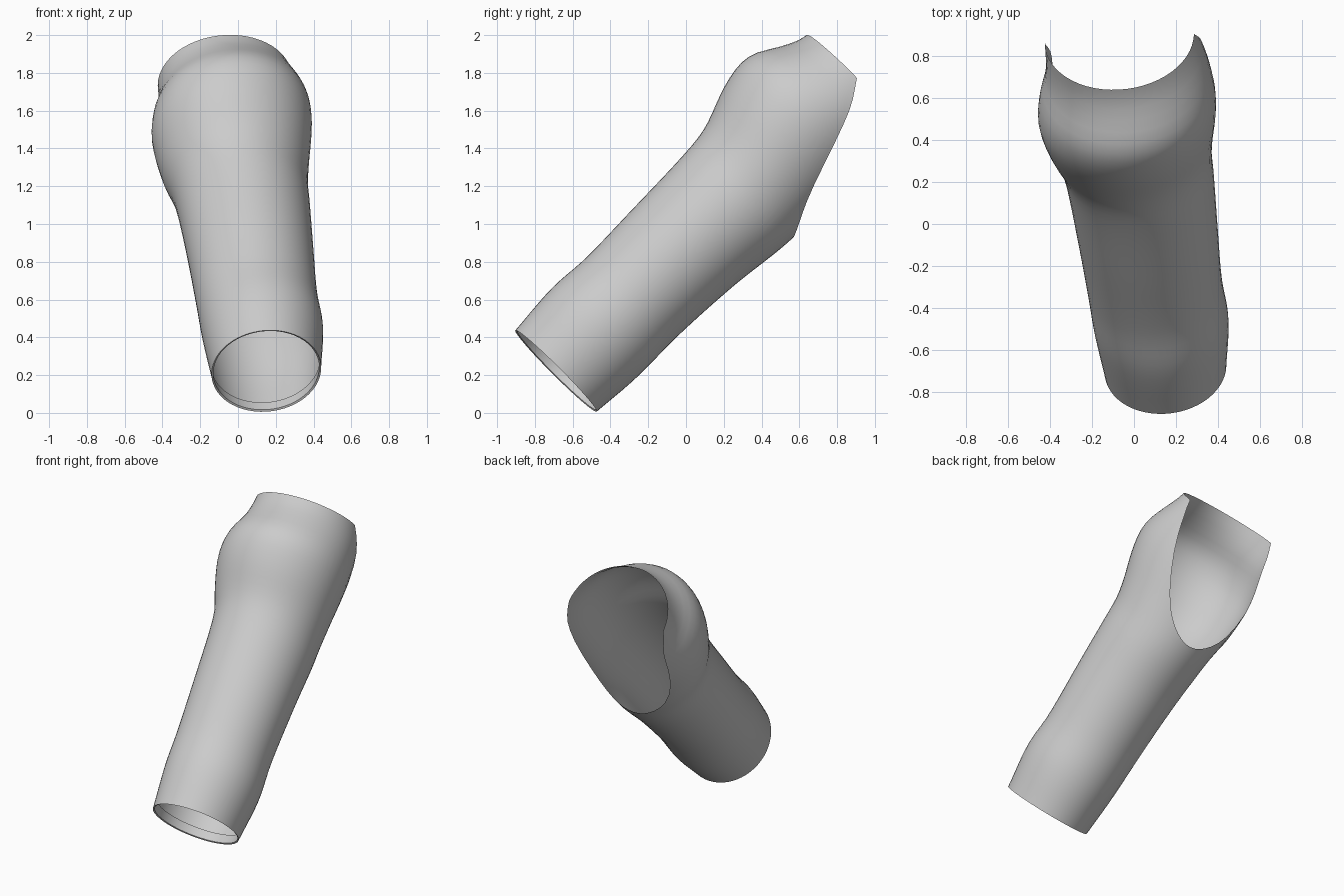
import bpy, bmesh, math

if "Cube" in bpy.data.objects:
    bpy.data.objects.remove(bpy.data.objects["Cube"])

R2 = math.sqrt(2)
COLS, ROWS = 56, 44

# sleeve profiles: (distance along the 45 degree axis, value)
TOP = [(-.33, .948), (-.035, .969), (.205, .955), (.537, .962), (.976, .976), (1.138, .997),
       (1.358, 1.075), (1.499, 1.103), (1.598, 1.089), (1.725, 1.018), (1.81, .976), (1.867, .962)]
BOTTOM = [(-.33, .339), (-.064, .318), (.276, .318), (.651, .297), (1.061, .255), (1.867, .265)]
LEFT = [(-.33, -.14), (-.03, -.19), (.21, -.22), (.55, -.265), (.92, -.32), (1.06, -.35),
        (1.2, -.405), (1.41, -.455), (1.55, -.45), (1.7, -.42), (1.867, -.425)]
RIGHT = [(-.33, .44), (-.03, .45), (.21, .42), (.55, .40), (.92, .38), (1.06, .37),
         (1.2, .375), (1.41, .39), (1.55, .385), (1.7, .35), (1.867, .285)]
# armhole edge: (height across the axis, end of the cloth along the axis)
EDGE = [(.255, 1.061), (.354, 1.259), (.516, 1.704), (.615, 1.867)]


def curve(pts, t):
    """Smooth (cubic Hermite) interpolation of a profile."""
    t = min(max(t, pts[0][0]), pts[-1][0])
    i = 0
    while i < len(pts) - 2 and t > pts[i + 1][0]:
        i += 1

    def slope(k):
        a, b = pts[max(k - 1, 0)], pts[min(k + 1, len(pts) - 1)]
        return (b[1] - a[1]) / (b[0] - a[0])
    (x0, y0), (x1, y1) = pts[i], pts[i + 1]
    d = x1 - x0
    u = (t - x0) / d
    return ((2*u**3 - 3*u*u + 1) * y0 + (u**3 - 2*u*u + u) * d * slope(i)
            + (3*u*u - 2*u**3) * y1 + (u**3 - u*u) * d * slope(i + 1))


def section(s, a, scale=1.0):
    """Offset across the sleeve (x) and height (h) at angle a."""
    t, b, l, r = (curve(p, s) for p in (TOP, BOTTOM, LEFT, RIGHT))
    return ((l + r) / 2, scale * (r - l) / 2 * math.cos(a),
            (t + b) / 2 + scale * (t - b) / 2 * math.sin(a))


def place(s, a, scale=1.0):
    c, dx, h = section(s, a, scale)
    s += .08 * dx                      # slight sideways tilt of the rings
    return (c + dx, (s - h) / R2, (s + h) / R2)


def cloth_end(a):
    """Where the column at angle a meets the armhole edge."""
    lo, hi = 1.0, 1.867
    if section(hi, a)[2] >= EDGE[-1][0]:
        return hi
    for _ in range(30):
        m = (lo + hi) / 2
        if m < curve(EDGE, section(m, a)[2]):
            lo = m
        else:
            hi = m
    return lo


# sleeve: loft with a folded hem inside the cuff
bm = bmesh.new()
columns = []
for j in range(COLS):
    a = 2 * math.pi * j / COLS - math.pi / 2
    end = cloth_end(a)
    col = [bm.verts.new(place(-.265, a, .965)), bm.verts.new(place(-.325, a, .965))]
    for i in range(ROWS + 1):
        col.append(bm.verts.new(place(-.33 + (end + .33) * i / ROWS, a)))
    columns.append(col)
for j in range(COLS):
    p, q = columns[j], columns[(j + 1) % COLS]
    for i in range(len(p) - 1):
        bm.faces.new((p[i], q[i], q[i + 1], p[i + 1]))

mesh = bpy.data.meshes.new("sleeve")
bm.to_mesh(mesh)
bm.free()
sleeve = bpy.data.objects.new("sleeve", mesh)
bpy.context.collection.objects.link(sleeve)
bpy.context.view_layer.objects.active = sleeve
sleeve.select_set(True)
bpy.ops.object.shade_smooth_by_angle(angle=math.radians(40))
